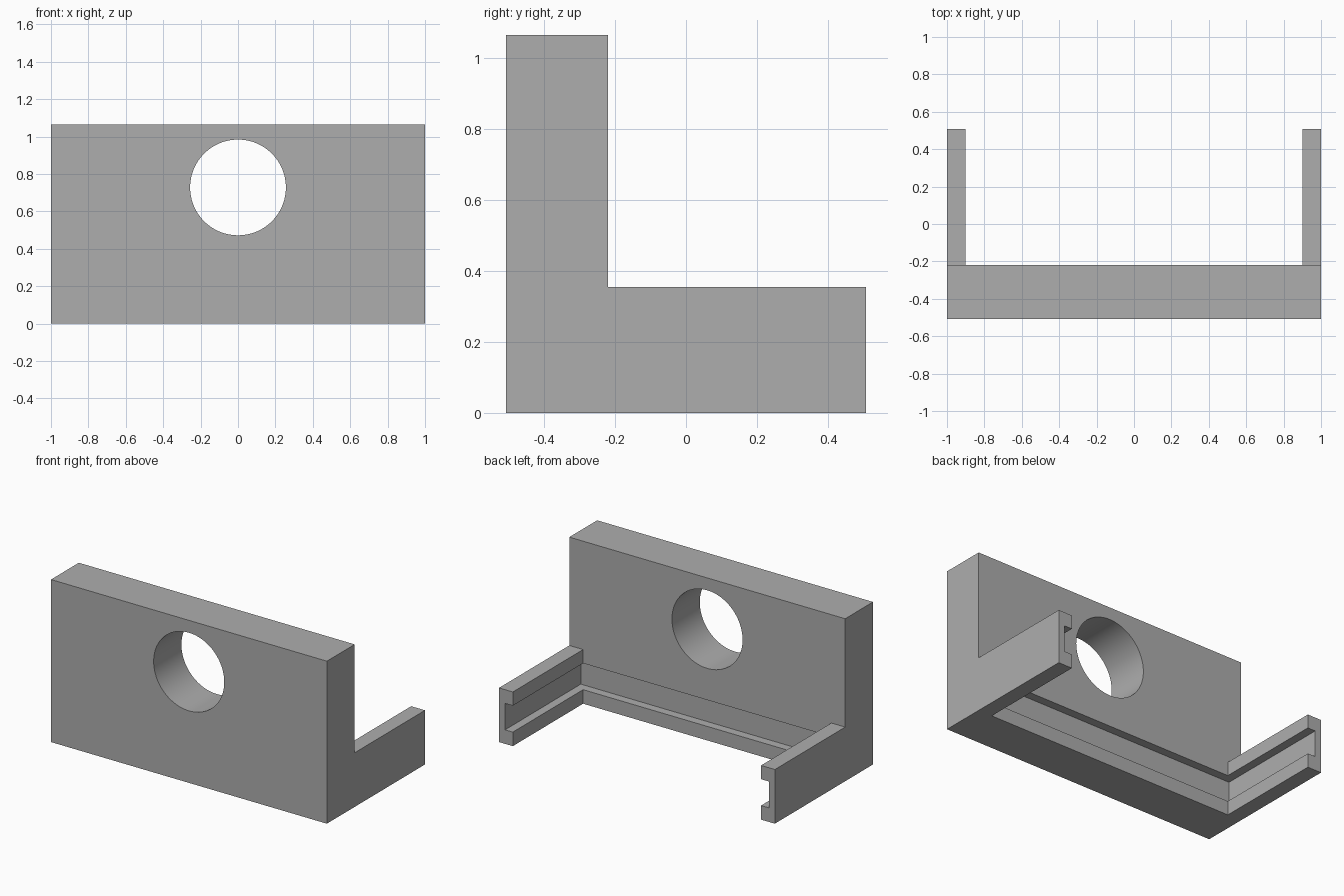
import bpy
import bmesh
from math import radians

if "Cube" in bpy.data.objects:
    bpy.data.objects.remove(bpy.data.objects["Cube"])

# Main dimensions
HALF_X, HALF_Y = 1.0, 0.508
WALL_BACK = -0.22       # rear face of the upright wall
ARM_INNER = 0.9         # inner face of each side arm
BASE_TOP, WALL_TOP = 0.355, 1.065
SLOT_DEPTH, SLOT_LOW, SLOT_HIGH = 0.056, 0.092, 0.265
HOLE_Z, HOLE_RADIUS = 0.728, 0.256

grey = bpy.data.materials.new("mid_grey")
grey.use_nodes = True
colour = (0.42, 0.42, 0.42, 1)
grey.diffuse_color = colour
grey.node_tree.nodes["Principled BSDF"].inputs["Base Color"].default_value = colour


def prism(name, outline, low, high):
    """Extrude a plan outline from one height to another."""
    bm = bmesh.new()
    face = bm.faces.new([bm.verts.new((x, y, low)) for x, y in outline])
    top = bmesh.ops.extrude_face_region(bm, geom=[face])["geom"]
    moved = [v for v in top if isinstance(v, bmesh.types.BMVert)]
    bmesh.ops.translate(bm, verts=moved, vec=(0, 0, high - low))
    bmesh.ops.recalc_face_normals(bm, faces=bm.faces)
    mesh = bpy.data.meshes.new(name)
    bm.to_mesh(mesh)
    bm.free()
    mesh.materials.append(grey)
    obj = bpy.data.objects.new(name, mesh)
    bpy.context.collection.objects.link(obj)
    return obj


def rectangle(half_x, front, back):
    return [(-half_x, front), (half_x, front), (half_x, back), (-half_x, back)]


def cut(obj, cutter):
    """Subtract the cutter from the object, then discard it."""
    cutter.hide_render = True
    mod = obj.modifiers.new("cut", 'BOOLEAN')
    mod.operation = 'DIFFERENCE'
    mod.solver = 'EXACT'
    mod.object = cutter
    bpy.context.view_layer.objects.active = obj
    bpy.ops.object.modifier_apply(modifier=mod.name)
    bpy.data.objects.remove(cutter)


# U-shaped base: front bar with two rearward arms
right_half = [(HALF_X, -HALF_Y), (HALF_X, HALF_Y),
              (ARM_INNER, HALF_Y), (ARM_INNER, WALL_BACK)]
left_half = [(-x, y) for x, y in reversed(right_half)]
base = prism("slotted_base", right_half + left_half, 0, BASE_TOP)

# Continuous slot along the inside of the U
slot = prism("slot_cutter", rectangle(ARM_INNER + SLOT_DEPTH,
             WALL_BACK - SLOT_DEPTH, HALF_Y + 0.1), SLOT_LOW, SLOT_HIGH)
cut(base, slot)

# Upright wall with its round through hole
wall = prism("upright_wall", rectangle(HALF_X, -HALF_Y, WALL_BACK),
             BASE_TOP, WALL_TOP)
bpy.ops.mesh.primitive_cylinder_add(
    vertices=96, radius=HOLE_RADIUS, depth=2,
    location=(0, 0, HOLE_Z), rotation=(radians(90), 0, 0))
hole = bpy.context.object
hole.name = "hole_cutter"
hole.data.materials.append(grey)
cut(wall, hole)

# Smooth bore, crisp edges
bpy.ops.object.select_all(action='DESELECT')
wall.select_set(True)
bpy.context.view_layer.objects.active = wall
bpy.ops.object.shade_smooth_by_angle(angle=radians(30))
